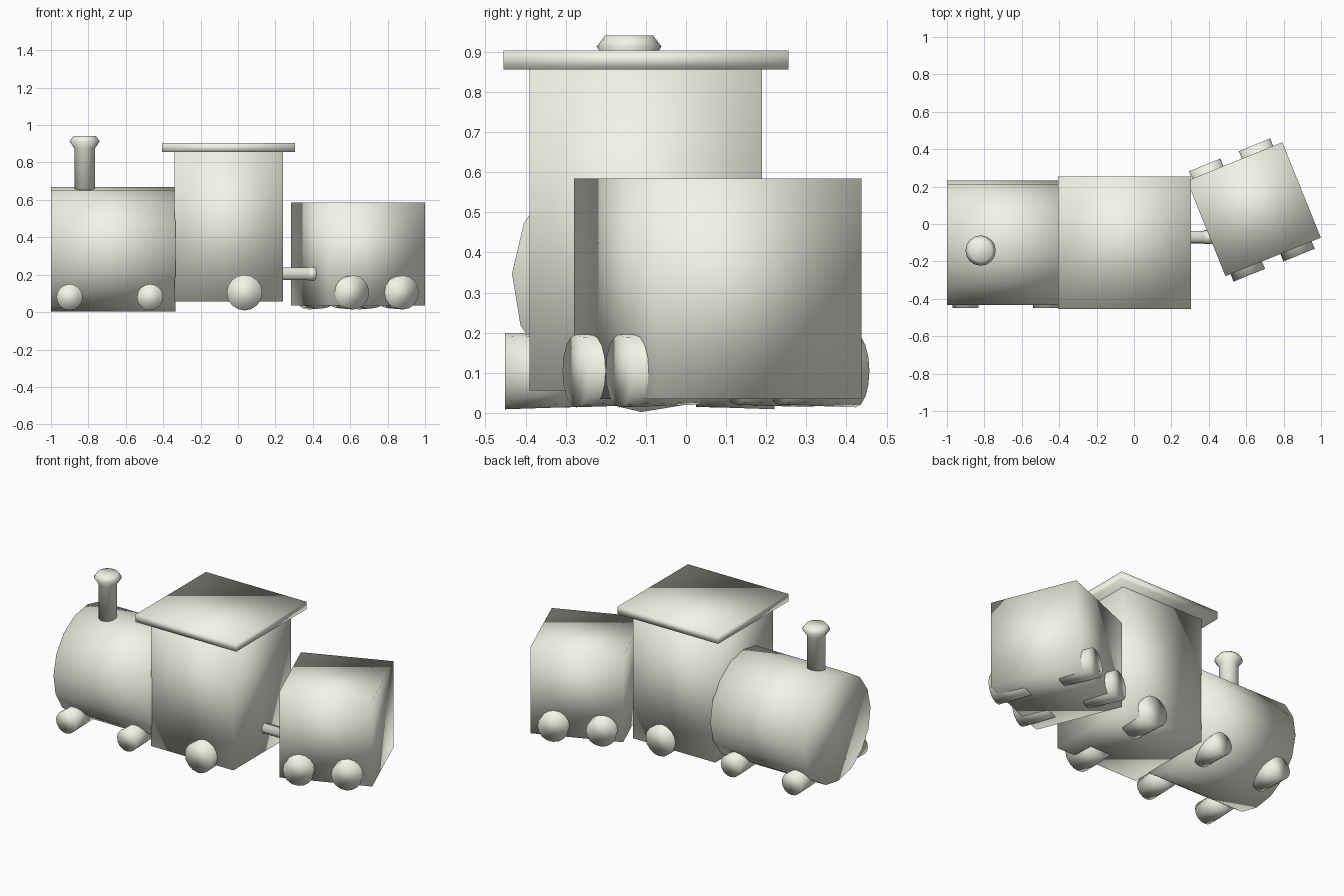
import bpy, bmesh
from math import radians, cos, sin, tau
from mathutils import Matrix

if "Cube" in bpy.data.objects:
    bpy.data.objects.remove(bpy.data.objects["Cube"])

paint = bpy.data.materials.new("warm_grey")
paint.diffuse_color = (0.9, 0.9, 0.8, 1)
paint.use_nodes = True
paint.node_tree.nodes["Principled BSDF"].inputs["Base Color"].default_value = paint.diffuse_color


def add_object(name, bm, matrix):
    """The whole model is soft shaded, boxes included."""
    bmesh.ops.recalc_face_normals(bm, faces=bm.faces)
    for face in bm.faces:
        face.smooth = True
    mesh = bpy.data.meshes.new(name)
    bm.to_mesh(mesh)
    bm.free()
    mesh.materials.append(paint)
    obj = bpy.data.objects.new(name, mesh)
    obj.matrix_world = matrix
    bpy.context.collection.objects.link(obj)


def box(name, centre, size, turn=0):
    bm = bmesh.new()
    bmesh.ops.create_cube(bm, size=1)
    bmesh.ops.scale(bm, vec=size, verts=bm.verts)
    add_object(name, bm, Matrix.Translation(centre) @ Matrix.Rotation(radians(turn), 4, 'Z'))


def turned(name, profile, matrix, sides=16, phase=0):
    """Solid of revolution about local z from (radius, height) points."""
    bm = bmesh.new()
    angles = [radians(phase) + tau * i / sides for i in range(sides)]
    rings = [[bm.verts.new((r * cos(a), r * sin(a), h)) for a in angles] for r, h in profile]
    for lo, hi in zip(rings, rings[1:]):
        for i in range(sides):
            j = (i + 1) % sides
            bm.faces.new((lo[i], lo[j], hi[j], hi[i]))
    bm.faces.new(rings[0])
    bm.faces.new(rings[-1])
    add_object(name, bm, matrix)


def wheel_pair(name, base, x, z, radius, inner, outer):
    """Two stub wheels mirrored across the local xz plane of base."""
    profile = [(radius * 0.93, inner), (radius, outer)]
    for side, angle in (("front", 90), ("back", -90)):
        turned(f"{name}_{side}", profile,
               base @ Matrix.Translation((x, 0, z)) @ Matrix.Rotation(radians(angle), 4, 'X'))


along_x = Matrix.Rotation(radians(90), 4, 'Y')

# Boiler
turned("boiler", [(0.334, -1.0), (0.334, -0.335)],
       Matrix.Translation((0, -0.1, 0.336)) @ along_x, phase=-2)

# Chimney with flared cap
turned("chimney", [(0.055, 0.6), (0.055, 0.875), (0.081, 0.913), (0.06, 0.941)],
       Matrix.Translation((-0.82, -0.142, 0)))

# Cab and roof
box("cab", (-0.05, -0.1, 0.456), (0.58, 0.58, 0.8))
box("roof", (-0.05, -0.1, 0.88), (0.71, 0.71, 0.048))

# Engine wheels
engine = Matrix.Translation((0, -0.115, 0))
wheel_pair("boiler_wheel_a", engine, -0.9, 0.08, 0.07, 0.14, 0.335)
wheel_pair("boiler_wheel_b", engine, -0.47, 0.08, 0.07, 0.14, 0.335)
wheel_pair("cab_wheel", engine, 0.035, 0.104, 0.095, 0.14, 0.336)

# Coupling bar with end collar
turned("coupling", [(0.033, 0.2), (0.033, 0.375), (0.037, 0.375), (0.037, 0.42)],
       Matrix.Translation((0, -0.07, 0.205)) @ along_x)

# Wagon, swung to one side
box("wagon", (0.641, 0.079, 0.31), (0.55, 0.55, 0.55), turn=22)
wagon = Matrix.Translation((0.641, 0.079, 0)) @ Matrix.Rotation(radians(22), 4, 'Z')
wheel_pair("wagon_wheel_a", wagon, -0.155, 0.105, 0.091, 0.11, 0.318)
wheel_pair("wagon_wheel_b", wagon, 0.132, 0.105, 0.091, 0.11, 0.318)
